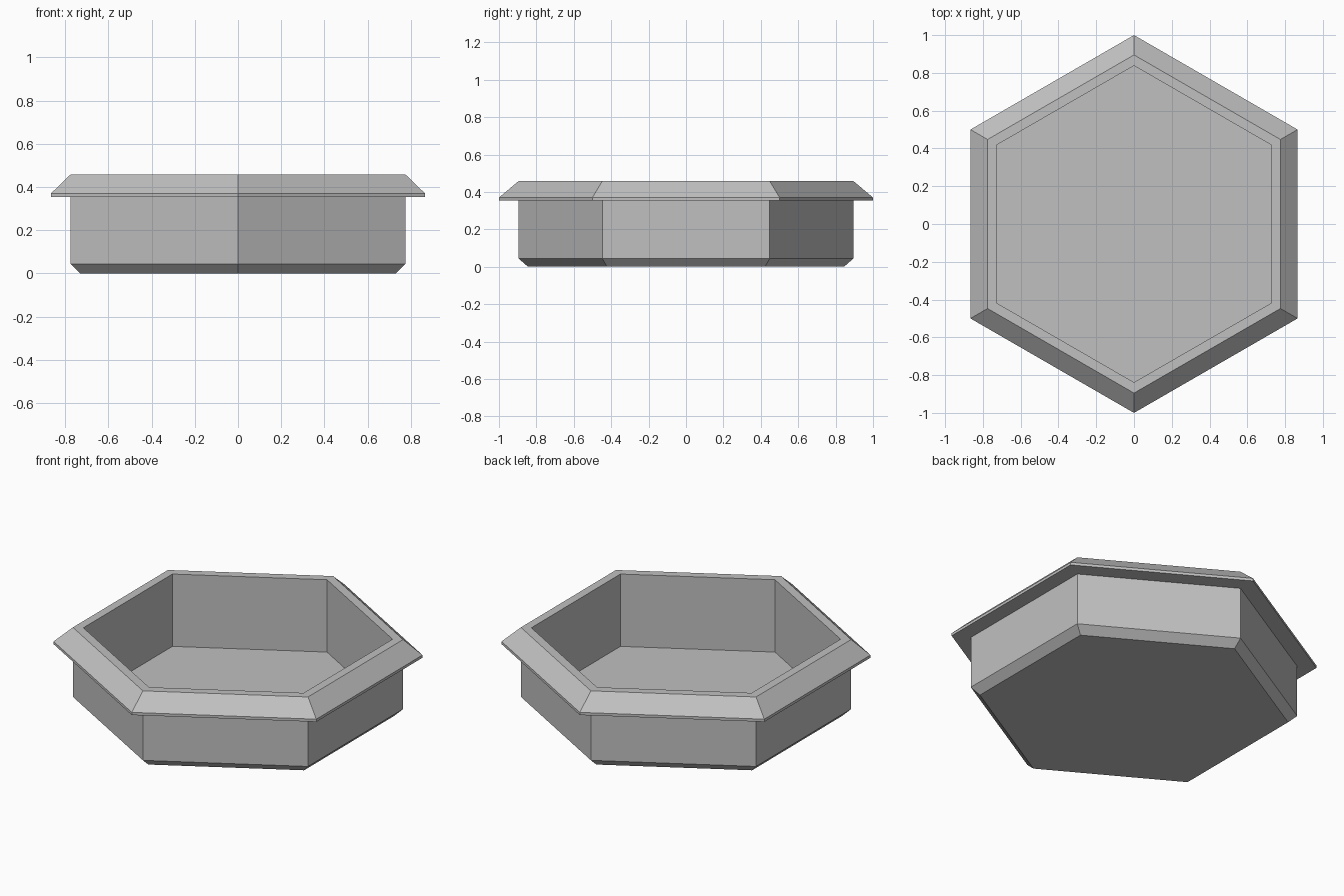
import bpy
import bmesh
from math import sin, cos, tau

cube = bpy.data.objects.get("Cube")
if cube:
    bpy.data.objects.remove(cube, do_unlink=True)

SIDES = 6

# Plain grey material
grey = bpy.data.materials.new("grey")
grey.use_nodes = True
colour = (0.53, 0.53, 0.53, 1)
grey.diffuse_color = colour
grey.node_tree.nodes["Principled BSDF"].inputs["Base Color"].default_value = colour

# Cross-section (corner radius, height), from outer base over the rim to the floor
profile = [
    (0.845, 0.0),     # base
    (0.895, 0.044),   # base chamfer
    (0.895, 0.354),   # outer wall
    (1.0, 0.354),     # flange underside
    (1.0, 0.370),     # flange lip
    (0.895, 0.458),   # sloped flange
    (0.838, 0.458),   # flat top rim
    (0.838, 0.027),   # inner wall
]


def ring(bm, radius, z):
    angles = [tau * (i / SIDES + 0.25) for i in range(SIDES)]
    return [bm.verts.new((radius * cos(a), radius * sin(a), z)) for a in angles]


# Hexagonal tray
bm = bmesh.new()
rings = [ring(bm, r, z) for r, z in profile]
for low, high in zip(rings, rings[1:]):
    for i in range(SIDES):
        j = (i + 1) % SIDES
        bm.faces.new((low[i], low[j], high[j], high[i]))
bm.faces.new(rings[0][::-1])   # underside
bm.faces.new(rings[-1])        # inner floor
bmesh.ops.recalc_face_normals(bm, faces=bm.faces)

mesh = bpy.data.meshes.new("hexagonal_tray")
bm.to_mesh(mesh)
bm.free()
mesh.materials.append(grey)
tray = bpy.data.objects.new("hexagonal_tray", mesh)
bpy.context.collection.objects.link(tray)
